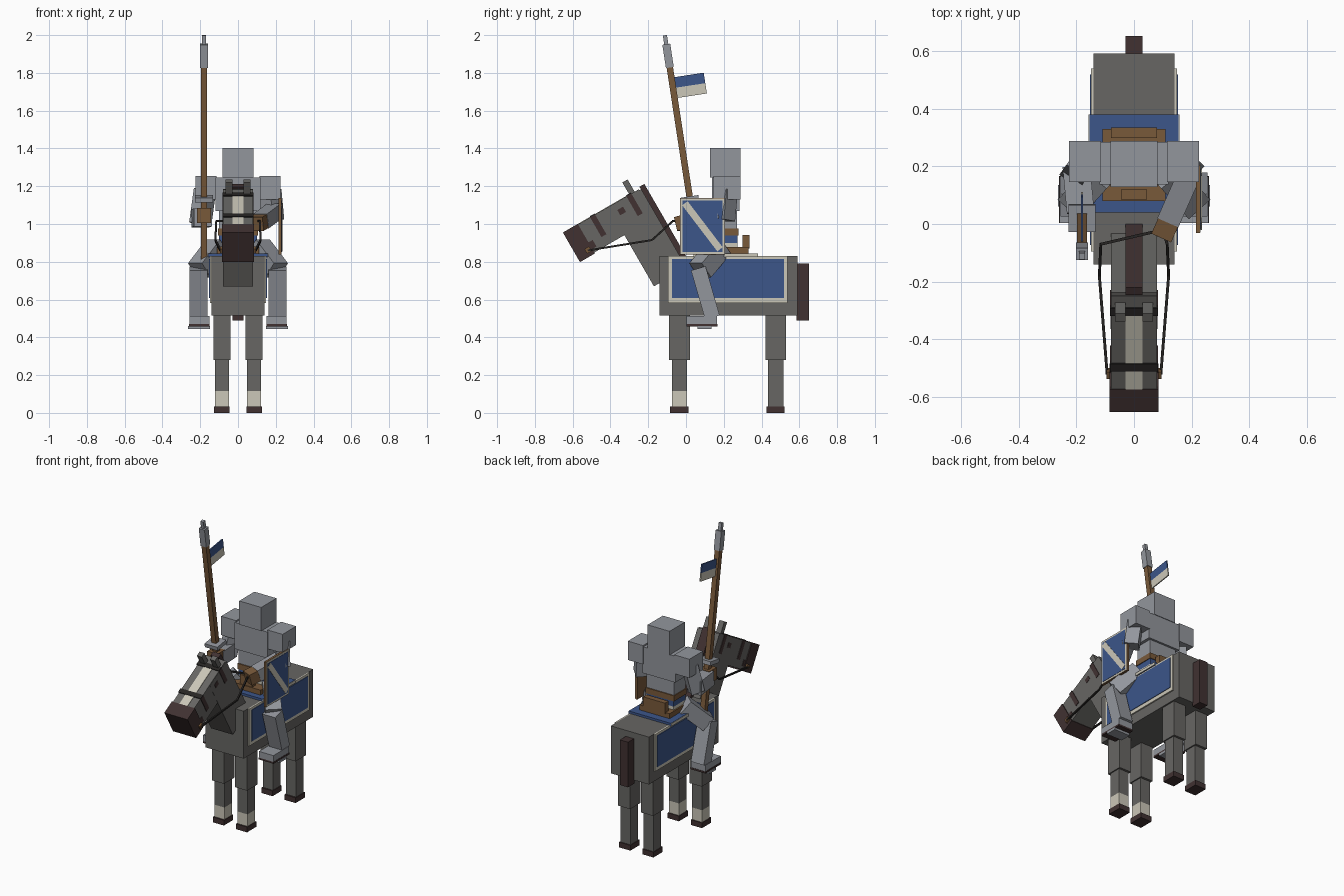
import bpy
import math
from mathutils import Vector, Matrix


def material(name, r, g, b):
    m = bpy.data.materials.new(name)
    m.diffuse_color = (r, g, b, 1)
    return m


COAT = material("grey coat", 0.135, 0.132, 0.125)
STEEL = material("steel", 0.29, 0.305, 0.335)
BLUE = material("blue cloth", 0.045, 0.092, 0.255)
CREAM = material("cream", 0.60, 0.57, 0.48)
TAN = material("tan leather", 0.19, 0.10, 0.042)
DARK = material("dark brown", 0.052, 0.031, 0.031)
BLACK = material("black leather", 0.02, 0.018, 0.017)

FACES = [(0, 2, 3, 1), (4, 5, 7, 6), (0, 1, 5, 4),
         (2, 6, 7, 3), (0, 4, 6, 2), (1, 3, 7, 5)]


def solid(name, xs, ys, zs, mat, matrix):
    """Six-sided block from three ranges, placed by a matrix."""
    verts = [matrix @ Vector((x, y, z)) for z in zs for y in ys for x in xs]
    me = bpy.data.meshes.new(name)
    me.from_pydata(verts, [], FACES)
    me.materials.append(mat)
    ob = bpy.data.objects.new(name, me)
    bpy.context.collection.objects.link(ob)
    return ob


def box(name, x, y, z, mat, tilt=0):
    """Block by ranges, in a frame tilted around the x axis."""
    return solid(name, x, y, z, mat, Matrix.Rotation(math.radians(tilt), 4, 'X'))


def pair(name, x, y, z, mat, tilt=0):
    box(name + "_left", x, y, z, mat, tilt)
    box(name + "_right", (-x[1], -x[0]), y, z, mat, tilt)


def beam(name, p, q, w, d, mat):
    """Block running from p to q, w wide across and d deep."""
    p, q = Vector(p), Vector(q)
    m = Matrix.Translation(p) @ (q - p).to_track_quat('Z', 'Y').to_matrix().to_4x4()
    return solid(name, (-w / 2, w / 2), (-d / 2, d / 2), (0, (q - p).length), mat, m)


def flip(p, side):
    return (p[0] * side, p[1], p[2])


# Horse body, legs and tail
box("horse_body", (-0.14, 0.14), (-0.14, 0.59), (0.515, 0.83), COAT)
for part, y, sock in (("front", -0.035, True), ("rear", 0.475, False)):
    pair(part + "_upper_leg", (0.04, 0.13), (y - 0.055, y + 0.055), (0.28, 0.515), COAT)
    pair(part + "_lower_leg", (0.048, 0.122), (y - 0.04, y + 0.04),
         (0.115 if sock else 0.035, 0.28), COAT)
    if sock:
        pair("sock", (0.048, 0.122), (y - 0.04, y + 0.04), (0.035, 0.115), CREAM)
    pair(part + "_hoof", (0.044, 0.126), (y - 0.05, y + 0.047), (0, 0.035), DARK)
box("tail", (-0.03, 0.03), (0.585, 0.652), (0.49, 0.79), DARK)

# Neck and head share one tilted frame
T = 30
box("neck", (-0.08, 0.08), (0.188, 0.387), (0.665, 1.145), COAT, T)
box("mane", (-0.03, 0.03), (0.385, 0.415), (0.66, 1.16), DARK, T)
box("horse_head", (-0.079, 0.079), (0.0, 0.375), (0.978, 1.15), COAT, T)
box("muzzle", (-0.085, 0.085), (-0.087, 0.004), (0.972, 1.153), DARK, T)
box("blaze", (-0.03, 0.03), (0.004, 0.33), (1.149, 1.153), CREAM, T)
pair("ear", (0.03, 0.066), (0.318, 0.35), (1.14, 1.225), COAT, T)
pair("eye", (0.079, 0.082), (0.222, 0.257), (1.08, 1.112), DARK, T)
pair("nostril_patch", (0.079, 0.082), (0.004, 0.03), (1.0, 1.04), DARK, T)

# Bridle
for part, s in (("noseband", 0.078), ("browband", 0.30)):
    pair(part, (0.079, 0.083), (s, s + 0.03), (1.03, 1.15), DARK, T)
    box(part + "_top", (-0.083, 0.083), (s, s + 0.03), (1.149, 1.156), BLACK, T)
pair("bit_ring", (0.08, 0.096), (-0.032, -0.004), (0.992, 1.02), TAN, T)
hand = (0.10, -0.02, 1.02)
for label, side in (("left", 1), ("right", -1)):
    pts = [(0.093, -0.52, 0.86), (0.12, -0.18, 0.915), (0.115, -0.07, 1.015)]
    pts = [flip(p, side) for p in pts] + [hand]
    for i in range(3):
        beam(f"rein_{label}_{i + 1}", pts[i], pts[i + 1], 0.01, 0.01, BLACK)

# Cloth over the flanks and back
pair("flank_cloth_trim", (0.139, 0.149), (-0.095, 0.538), (0.583, 0.83), CREAM)
pair("flank_cloth_field", (0.148, 0.153), (-0.073, 0.518), (0.607, 0.815), BLUE)
box("saddle_cloth", (-0.155, 0.155), (0.04, 0.38), (0.825, 0.845), BLUE)
pair("saddle_cloth_edge", (0.154, 0.158), (0.04, 0.38), (0.825, 0.843), CREAM)

# Saddle
box("saddle_seat", (-0.11, 0.11), (0.08, 0.33), (0.845, 0.878), TAN)
box("cantle", (-0.08, 0.08), (0.298, 0.335), (0.87, 0.942), TAN)
box("pommel", (-0.045, 0.045), (0.085, 0.12), (0.87, 0.94), TAN)

# Rider torso and helmet
box("tunic_hem", (-0.1, 0.1), (0.148, 0.272), (0.875, 0.9), CREAM)
box("tunic", (-0.1, 0.1), (0.148, 0.272), (0.9, 0.938), BLUE)
box("belt", (-0.105, 0.105), (0.143, 0.277), (0.938, 0.975), TAN)
box("waist_plate", (-0.1, 0.1), (0.15, 0.27), (0.975, 1.07), STEEL)
box("chest_plate", (-0.12, 0.12), (0.137, 0.284), (1.07, 1.245), STEEL)
box("helmet", (-0.081, 0.081), (0.128, 0.288), (1.245, 1.402), STEEL)
pair("pauldron", (0.115, 0.226), (0.145, 0.288), (1.13, 1.255), STEEL)

# Arms: left holds the reins, right holds the lance
beam("left_upper_arm", (0.17, 0.215, 1.18), (0.185, 0.2, 1.02), 0.085, 0.085, STEEL)
beam("left_forearm", (0.195, 0.18, 1.07), (0.122, 0.015, 1.015), 0.08, 0.08, STEEL)
beam("left_glove", (0.125, 0.02, 1.017), (0.098, -0.04, 1.0), 0.075, 0.075, TAN)
beam("right_upper_arm", (-0.175, 0.215, 1.18), (-0.2, 0.18, 1.0), 0.085, 0.085, STEEL)
beam("right_forearm", (-0.2, 0.2, 1.03), (-0.185, 0.04, 1.035), 0.095, 0.095, STEEL)
box("right_glove", (-0.218, -0.142), (-0.012, 0.065), (1.005, 1.085), TAN)

# Armoured legs and stirrups
for label, side in (("left", 1), ("right", -1)):
    beam("thigh_" + label, flip((0.11, 0.18, 0.88), side),
         flip((0.205, 0.075, 0.755), side), 0.10, 0.10, STEEL)
    beam("calf_" + label, flip((0.208, 0.065, 0.765), side),
         flip((0.208, 0.14, 0.505), side), 0.095, 0.08, STEEL)
pair("boot", (0.152, 0.258), (0.003, 0.165), (0.47, 0.512), STEEL)
pair("boot_sole", (0.15, 0.26), (0.003, 0.167), (0.458, 0.47), DARK)
pair("stirrup", (0.147, 0.264), (0.06, 0.135), (0.443, 0.459), STEEL)

# Lance with ferrule, guard and flag, in its own tilted frame
L, X, S = 8.7, -0.18, 0.192


def lance_part(name, r, z, mat):
    box(name, (X - r, X + r), (S - r, S + r), z, mat, L)


lance_part("lance_shaft", 0.017, (0.77, 1.83), TAN)
lance_part("lance_guard", 0.047, (1.105, 1.13), STEEL)
lance_part("lance_ferrule", 0.021, (1.82, 1.945), STEEL)
lance_part("lance_tip", 0.011, (1.94, 1.993), STEEL)
box("flag_upper", (X - 0.004, X + 0.004), (0.2, 0.365), (1.71, 1.766), BLUE, L)
box("flag_lower", (X - 0.004, X + 0.004), (0.2, 0.365), (1.655, 1.71), CREAM, L)

# Shield: wooden board, cream rim, blue field, diagonal stripe
box("shield_board", (0.214, 0.229), (-0.032, 0.206), (0.838, 1.138), TAN)
box("shield_rim", (0.228, 0.231), (-0.03, 0.204), (0.84, 1.136), CREAM)
box("shield_field", (0.230, 0.233), (-0.018, 0.192), (0.852, 1.124), BLUE)
beam("shield_stripe", (0.233, -0.006, 1.11), (0.233, 0.18, 0.866), 0.004, 0.036, CREAM)
